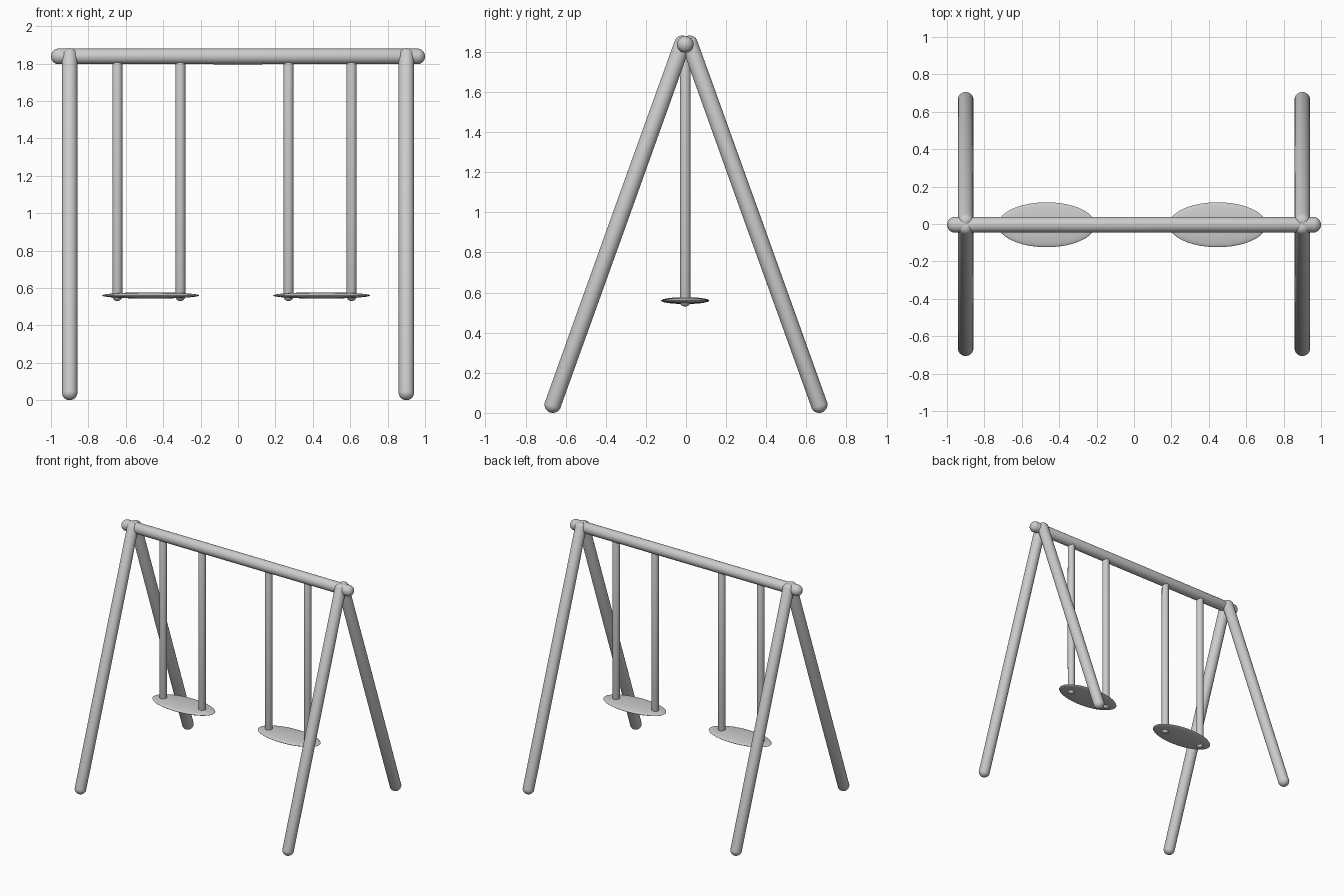
import bpy
from mathutils import Vector

if "Cube" in bpy.data.objects:
    bpy.data.objects.remove(bpy.data.objects["Cube"])

R_POLE, R_ROPE, Y0 = 0.042, 0.027, -0.004


def capsule(name, a, b, r):
    """Round-ended pole whose cap centres are at a and b."""
    a, b = Vector(a), Vector(b)
    bpy.ops.mesh.primitive_uv_sphere_add(segments=32, ring_count=16, radius=r)
    ob = bpy.context.object
    ob.name = name
    half = (b - a).length / 2
    # stretch the sphere: the equator ring is doubled by extruding the upper half
    rot = Vector((0, 0, 1)).rotation_difference(b - a)
    for v in ob.data.vertices:
        if v.co.z > 1e-5:
            v.co.z += half
        elif v.co.z < -1e-5:
            v.co.z -= half
        v.co = rot @ v.co + (a + b) / 2
    bpy.ops.object.shade_smooth_by_angle()
    return ob


# Top beam
capsule("top_beam", (-1 + R_POLE, Y0, 1.838), (1 - R_POLE, Y0, 1.838), R_POLE)

# A-frame legs
for side, x in (("left", -0.9), ("right", 0.9)):
    for face, s in (("front", -1), ("back", 1)):
        capsule(f"{side}_{face}_leg", (x, s * 0.664, R_POLE),
                (x, s * 0.018, 1.84), R_POLE)

# Swings: a flattened oval seat hung on two ropes
for side, seat_x, rope_xs in (("left", -0.467, (-0.645, -0.308)),
                              ("right", 0.447, (0.27, 0.607))):
    bpy.ops.mesh.primitive_uv_sphere_add(segments=48, ring_count=24, radius=1)
    seat = bpy.context.object
    seat.name = f"{side}_seat"
    for v in seat.data.vertices:
        v.co = (v.co.x * 0.26 + seat_x, v.co.y * 0.12 + Y0, v.co.z * 0.017 + 0.56)
    bpy.ops.object.shade_smooth_by_angle()
    for i, x in enumerate(rope_xs):
        capsule(f"{side}_rope_{i + 1}", (x, Y0, 0.53 + R_ROPE), (x, Y0, 1.81), R_ROPE)
